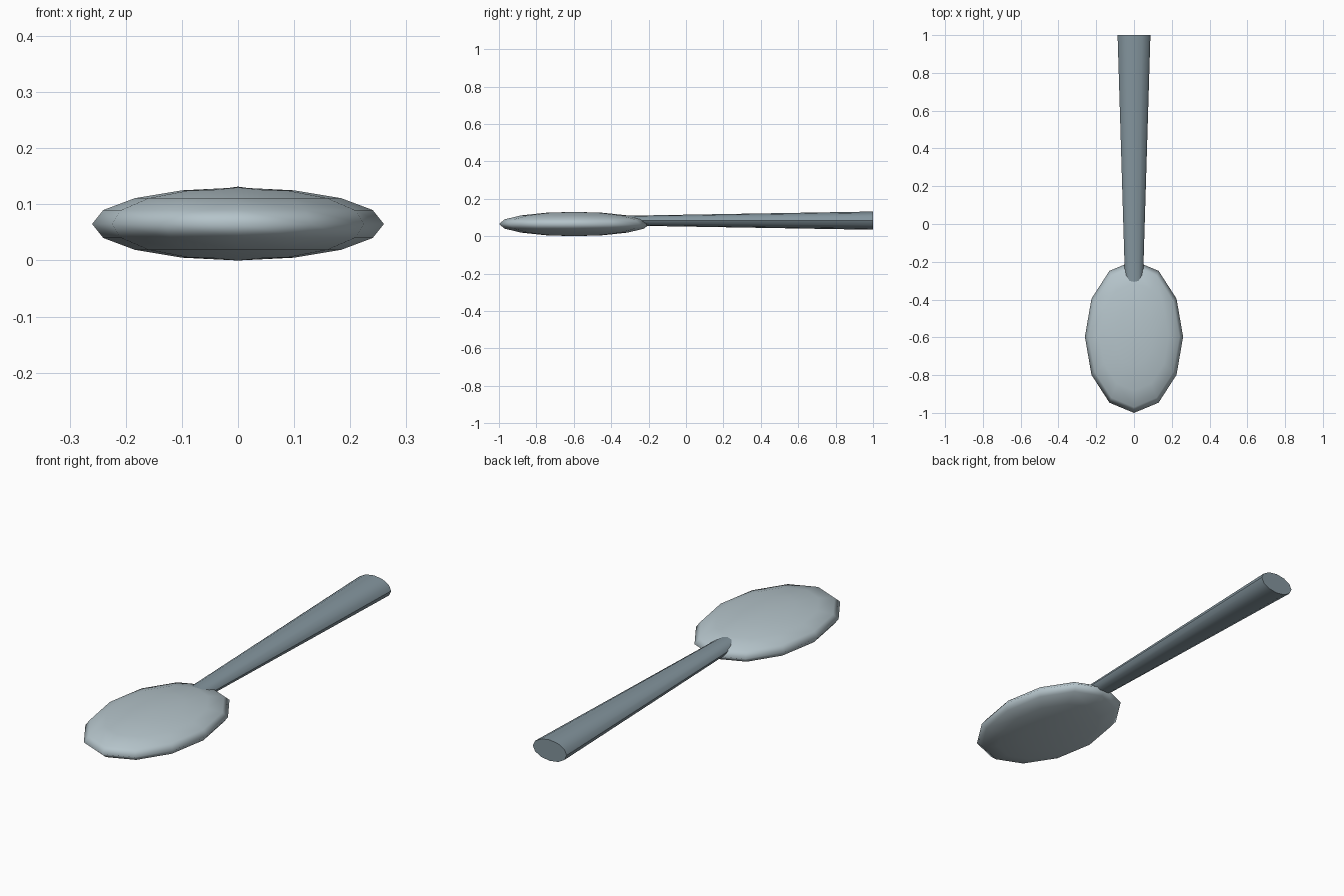
import bpy
import math

if "Cube" in bpy.data.objects:
    bpy.data.objects.remove(bpy.data.objects["Cube"])


def material(name, color):
    mat = bpy.data.materials.new(name)
    mat.diffuse_color = (*color, 1)
    mat.use_nodes = True
    mat.node_tree.nodes["Principled BSDF"].inputs["Base Color"].default_value = mat.diffuse_color
    return mat


def finish(name, mat, smooth_angle):
    obj = bpy.context.object
    obj.name = name
    obj.data.materials.append(mat)
    bpy.ops.object.transform_apply(location=True, rotation=True, scale=True)
    bpy.ops.object.shade_smooth_by_angle(angle=math.radians(smooth_angle))


light_steel = material("light steel", (0.46, 0.55, 0.59))
dark_steel = material("dark steel", (0.23, 0.30, 0.34))

# Bowl: flattened low-poly ellipsoid, smooth all over
bpy.ops.mesh.primitive_uv_sphere_add(segments=12, ring_count=8, radius=1,
                                     location=(0, -0.597, 0.065))
bpy.context.object.scale = (0.26, 0.403, 0.065)
finish("bowl", light_steel, 180)

# Handle: oval taper that widens towards the back, its thin end sunk in the bowl
y_start, y_end = -0.32, 1.0
bpy.ops.mesh.primitive_cone_add(vertices=12, radius1=0.087, radius2=0.047,
                                depth=y_end - y_start,
                                location=(0, (y_start + y_end) / 2, 0.083),
                                rotation=(math.radians(90), 0, 0))
bpy.context.object.scale = (1, 0.56, 1)
finish("handle", dark_steel, 40)
